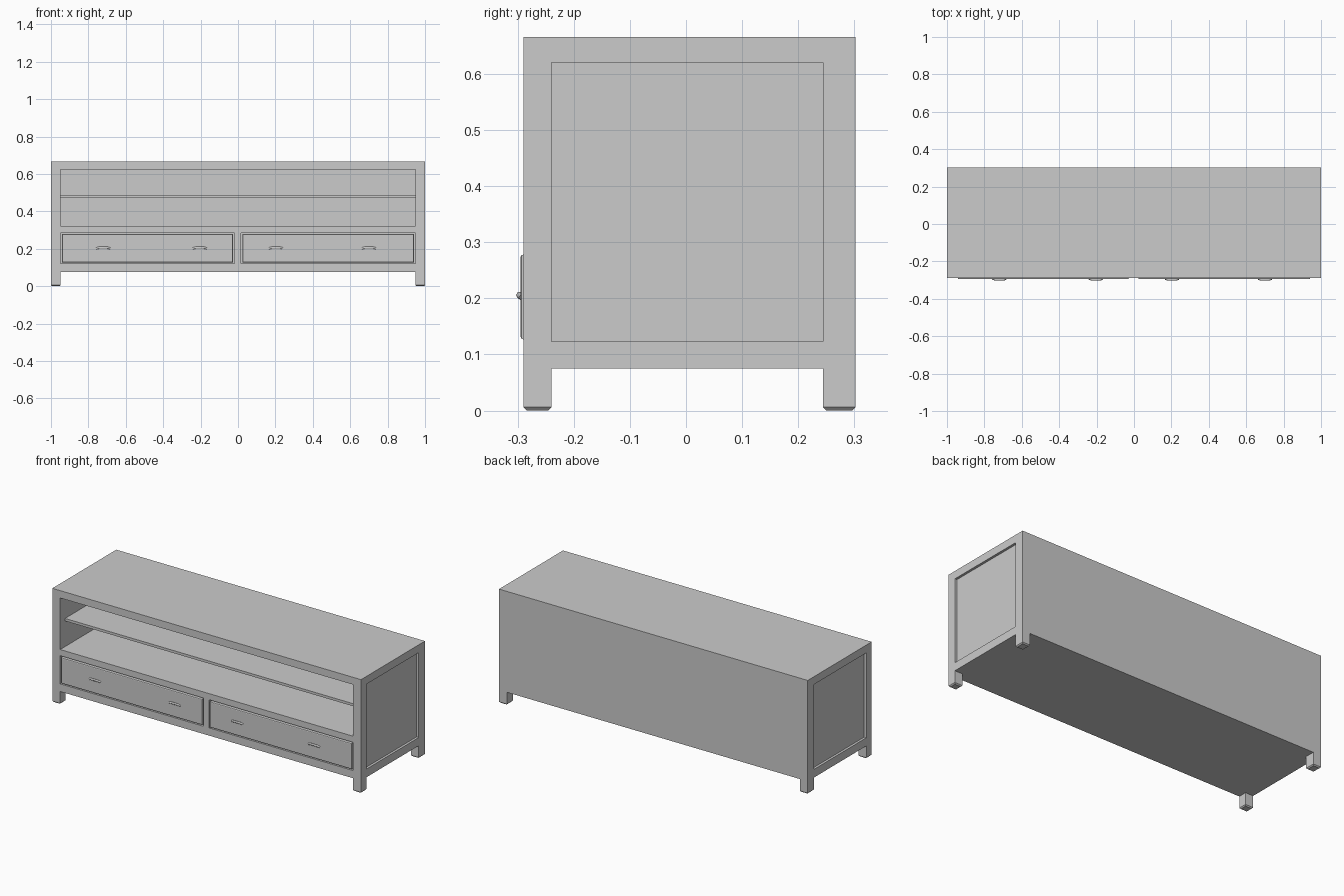
import bpy, bmesh
from mathutils import Vector

cube = bpy.data.objects.get("Cube")
if cube:
    bpy.data.objects.remove(cube, do_unlink=True)

grey = bpy.data.materials.new("plain grey")
grey.use_nodes = True
grey.diffuse_color = (0.6, 0.6, 0.6, 1)
grey.node_tree.nodes["Principled BSDF"].inputs["Base Color"].default_value = (0.6, 0.6, 0.6, 1)

# Main dimensions
FRONT, BACK = -0.29, 0.302
BASE, TOP = 0.075, 0.666
INNER = 0.949                    # inside face of the posts
POST_F, POST_B = -0.24, 0.244    # inner edges of front and back posts
FLOOR, RAIL_LOW = 0.321, 0.285   # middle board
DRAWER_BASE, OPEN_TOP = 0.12, 0.623


def finish(name, bm):
    mesh = bpy.data.meshes.new(name)
    bm.to_mesh(mesh)
    bm.free()
    obj = bpy.data.objects.new(name, mesh)
    bpy.context.collection.objects.link(obj)
    mesh.materials.append(grey)
    return obj


def box(name, x, y, z, bevel=0, rule=None, segments=1):
    """Box from (low, high) ranges; edges that satisfy the rule are bevelled."""
    bm = bmesh.new()
    bmesh.ops.create_cube(bm, size=1)
    for v in bm.verts:
        v.co = Vector([r[0] if c < 0 else r[1] for c, r in zip(v.co, (x, y, z))])
    if bevel:
        edges = [e for e in bm.edges if all(rule(v.co) for v in e.verts)]
        bmesh.ops.bevel(bm, geom=edges, offset=bevel, segments=segments,
                        profile=0.5, affect='EDGES')
    return finish(name, bm)


# Side assemblies: posts with chamfered feet, rails and recessed panels
for side, s in (("right", -1), ("left", 1)):
    def span(a, b):
        return sorted((s * a, s * b))
    for end, ys in (("front", (FRONT, POST_F)), ("back", (POST_B, BACK))):
        box(f"{side}_{end}_post", span(INNER, 1), ys, (0, TOP), 0.006, lambda c: c.z < 0.01)
    box(f"{side}_bottom_rail", span(INNER, 1), (POST_F, POST_B), (BASE, 0.123))
    box(f"{side}_top_rail", span(INNER, 1), (POST_F, POST_B), (0.62, TOP))
    box(f"{side}_panel", span(INNER, 0.986), (POST_F, POST_B), (0.123, 0.62))

# Boards between the sides
wide = (-INNER, INNER)
box("top_board", wide, (FRONT, BACK), (OPEN_TOP, TOP))
box("middle_board", wide, (FRONT, 0.28), (RAIL_LOW, FLOOR))
box("bottom_board", wide, (FRONT, 0.28), (BASE, DRAWER_BASE))
box("back_panel", wide, (0.28, BACK), (BASE, OPEN_TOP))
box("shelf", wide, (-0.245, 0.28), (0.471, 0.486))
box("drawer_divider", (-0.019, 0.016), (FRONT, 0.28), (DRAWER_BASE, RAIL_LOW))

# Drawers with softened fronts
for side, x0, x1 in (("right", -INNER, -0.019), ("left", 0.016, INNER)):
    drawer = box(f"{side}_drawer", (x0 + 0.008, x1 - 0.008), (-0.295, 0.25),
                 (DRAWER_BASE + 0.007, RAIL_LOW - 0.007), 0.005,
                 lambda c: c.y < FRONT, 2)


def handle(name, x):
    """Shallow arched pull with a six-sided section."""
    curve = bpy.data.curves.new(name, 'CURVE')
    curve.dimensions = '3D'
    curve.bevel_depth = 0.006
    curve.bevel_resolution = 1
    curve.use_fill_caps = True
    path = [(-0.036, -0.292, 0.202), (-0.022, -0.297, 0.206),
            (0.022, -0.297, 0.206), (0.036, -0.292, 0.202)]
    line = curve.splines.new('POLY')
    line.points.add(len(path) - 1)
    for p, (dx, y, z) in zip(line.points, path):
        p.co = (x + dx, y, z, 1)
    curve.materials.append(grey)
    obj = bpy.data.objects.new(name, curve)
    bpy.context.collection.objects.link(obj)


for i, x in enumerate((-0.72, -0.204, 0.203, 0.7)):
    handle(f"drawer_handle_{i + 1}", x)
